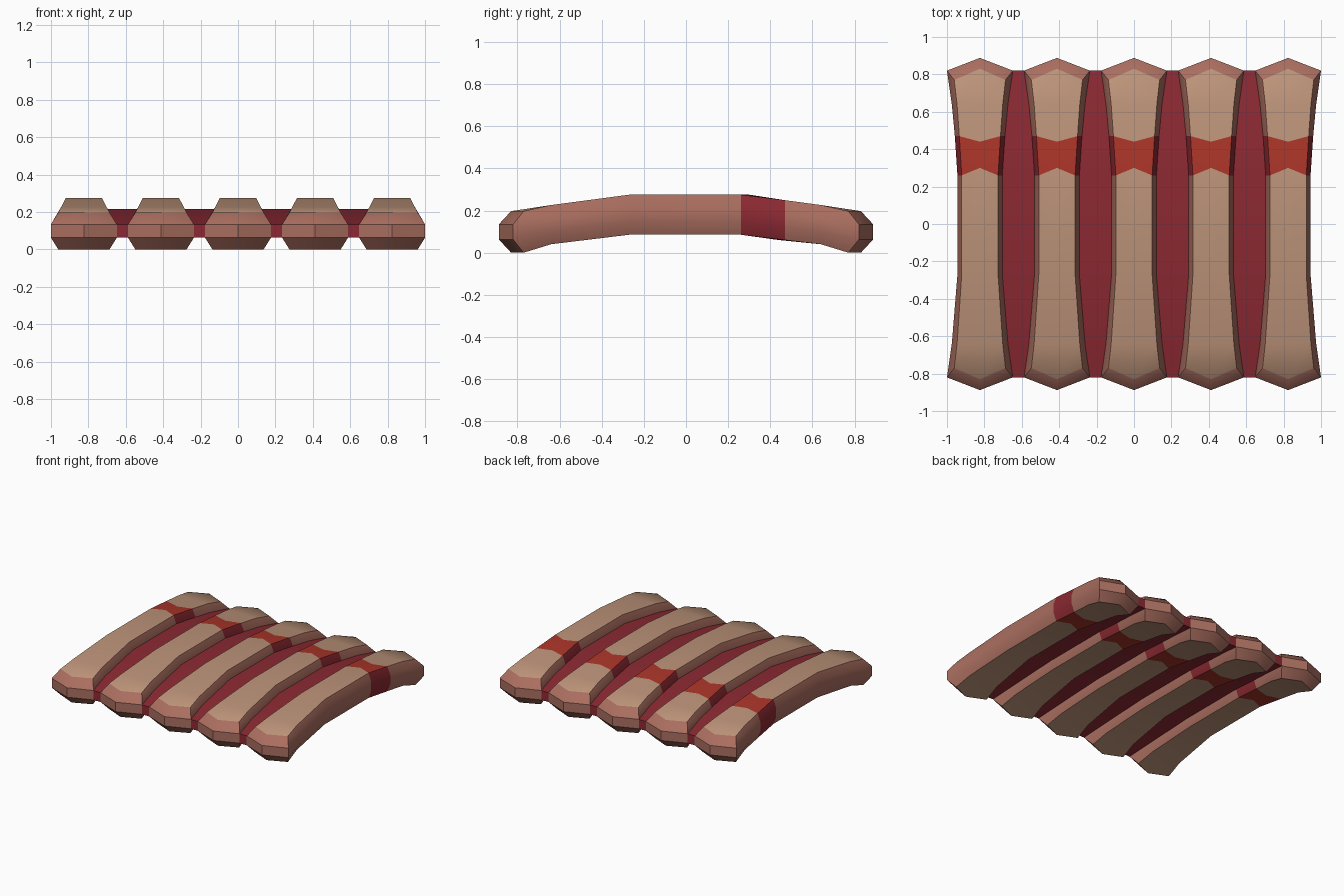
import bpy, bmesh, math

if "Cube" in bpy.data.objects:
    bpy.data.objects.remove(bpy.data.objects["Cube"])

SPACING = 0.412


def material(name, rgb):
    m = bpy.data.materials.new(name)
    m.diffuse_color = (*rgb, 1)
    m.use_nodes = True
    m.node_tree.nodes["Principled BSDF"].inputs["Base Color"].default_value = m.diffuse_color
    return m


TAN = material("tan", (0.50, 0.29, 0.19))
PINK = material("pink", (0.40, 0.155, 0.115))
BAND = material("band_red", (0.40, 0.035, 0.022))
DARK = material("dark_red", (0.26, 0.022, 0.032))

# Stations along y: centre y, corner y, side y, top z, bottom z, top half width, side half width
STATIONS = [
    (-0.83, -0.77, -0.82, 0.197, 0.000, 0.137, 0.176),
    (-0.64, -0.64, -0.64, 0.226, 0.040, 0.122, 0.150),
    (-0.27, -0.27, -0.27, 0.275, 0.085, 0.097, 0.120),
    (0.30, 0.26, 0.26, 0.275, 0.085, 0.097, 0.120),
    (0.44, 0.47, 0.47, 0.249, 0.060, 0.110, 0.134),
    (0.64, 0.64, 0.64, 0.226, 0.040, 0.122, 0.150),
    (0.83, 0.77, 0.82, 0.197, 0.000, 0.137, 0.176),
]


def side_z(st):
    mid = (st[3] + st[4]) / 2
    return mid + 0.036, mid - 0.036


def finish(name, bm, mats, x):
    bmesh.ops.recalc_face_normals(bm, faces=bm.faces)
    me = bpy.data.meshes.new(name)
    bm.to_mesh(me)
    bm.free()
    for m in mats:
        me.materials.append(m)
    ob = bpy.data.objects.new(name, me)
    ob.location.x = x
    bpy.context.collection.objects.link(ob)
    bpy.ops.object.select_all(action='DESELECT')
    bpy.context.view_layer.objects.active = ob
    ob.select_set(True)
    bpy.ops.object.shade_smooth_by_angle(angle=math.radians(40))


# Arched slat: ten-sided rings joined along y, with pointed ends
def slat(name, x):
    bm = bmesh.new()
    rings = []
    for st in STATIONS:
        yc, yt, ys, zt, zb, tw, sw = st
        hi, lo = side_z(st)
        pts = [(0, yc, zt), (tw, yt, zt), (sw, ys, hi), (sw, ys, lo), (tw, yt, zb),
               (0, yc, zb), (-tw, yt, zb), (-sw, ys, lo), (-sw, ys, hi), (-tw, yt, zt)]
        rings.append([bm.verts.new(p) for p in pts])
    for k, (a, b) in enumerate(zip(rings, rings[1:])):
        for i in range(10):
            j = (i + 1) % 10
            f = bm.faces.new((a[i], a[j], b[j], b[i]))
            flat = i in (0, 4, 5, 9)
            f.material_index = (2 if flat else 3) if k == 3 else (0 if flat else 1)
    for r, st, s in ((rings[0], STATIONS[0], -1), (rings[-1], STATIONS[-1], 1)):
        hi, lo = side_z(st)
        u = bm.verts.new((0, s * 0.888, hi))
        d = bm.verts.new((0, s * 0.888, lo))
        for q in ((r[0], r[1], r[2], u), (u, r[2], r[3], d), (d, r[3], r[4], r[5]),
                  (d, r[5], r[6], r[7]), (u, d, r[7], r[8]), (r[0], u, r[8], r[9])):
            bm.faces.new(q).material_index = 1
    finish(name, bm, (TAN, PINK, BAND, DARK), x)


# Thin arched strip filling the gap between two slats
def web(name, x):
    bm = bmesh.new()
    rings = []
    for st in STATIONS:
        w = SPACING / 2 - st[6] + 0.002
        hi, lo = side_z(st)
        rings.append([bm.verts.new(p) for p in
                      ((-w, st[2], lo), (w, st[2], lo), (w, st[2], hi), (-w, st[2], hi))])
    for a, b in zip(rings, rings[1:]):
        for i in range(4):
            j = (i + 1) % 4
            bm.faces.new((a[i], a[j], b[j], b[i]))
    bm.faces.new(rings[0])
    bm.faces.new(rings[-1])
    finish(name, bm, (DARK,), x)


for n in range(5):
    slat(f"slat_{n + 1}", (n - 2) * SPACING)
for n in range(4):
    web(f"web_{n + 1}", (n - 1.5) * SPACING)
